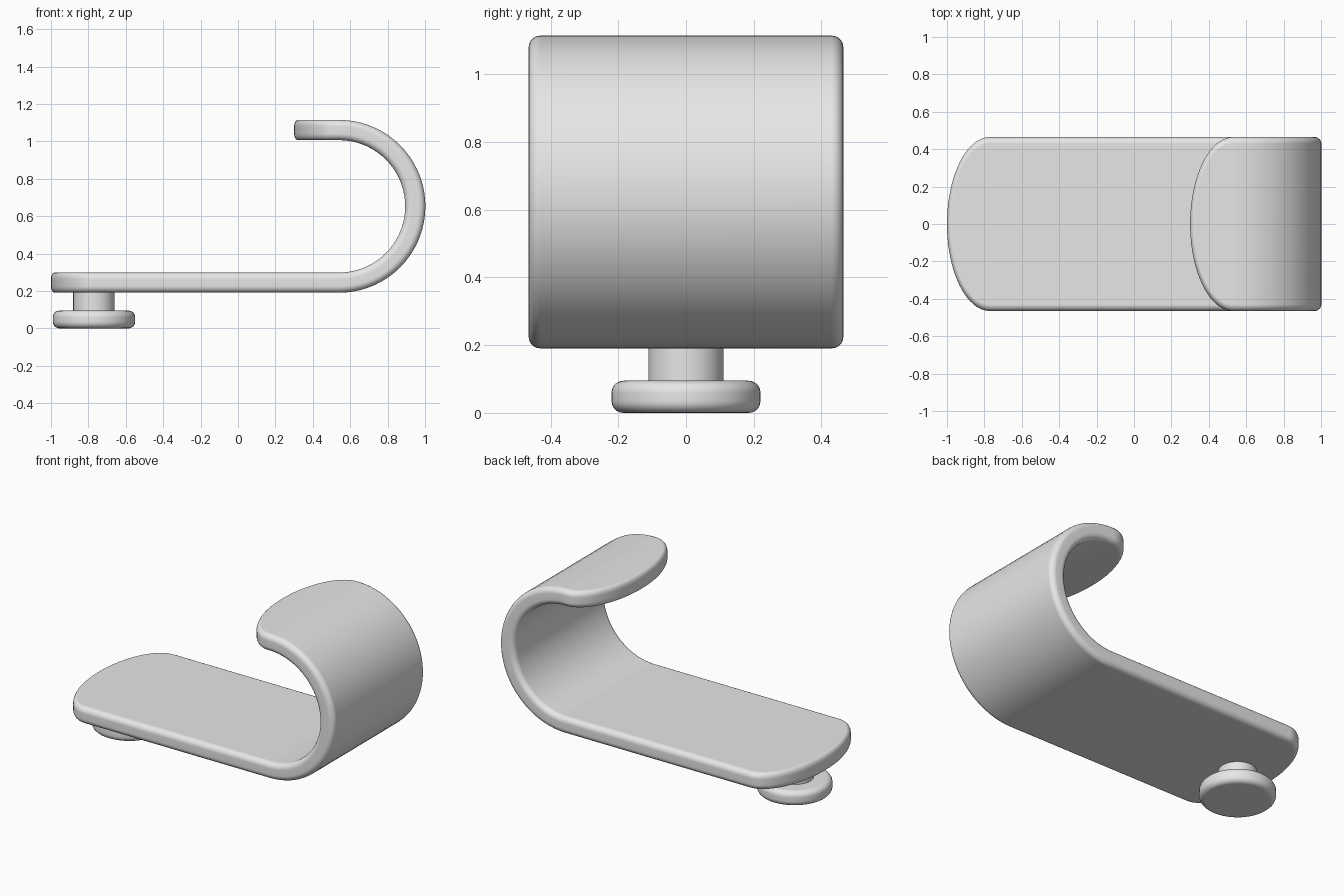
import bpy, bmesh
from math import sin, cos, pi, radians

cube = bpy.data.objects.get("Cube")
if cube:
    bpy.data.objects.remove(cube, do_unlink=True)

grey = bpy.data.materials.new("plain_grey")
grey.use_nodes = True
grey.diffuse_color = (0.8, 0.8, 0.8, 1)
grey.node_tree.nodes["Principled BSDF"].inputs["Base Color"].default_value = (0.8, 0.8, 0.8, 1)


def finish(name, bm):
    bmesh.ops.remove_doubles(bm, verts=bm.verts, dist=1e-5)
    bmesh.ops.recalc_face_normals(bm, faces=bm.faces)
    mesh = bpy.data.meshes.new(name)
    bm.to_mesh(mesh)
    bm.free()
    obj = bpy.data.objects.new(name, mesh)
    mesh.materials.append(grey)
    bpy.context.collection.objects.link(obj)
    bpy.ops.object.select_all(action='DESELECT')
    obj.select_set(True)
    bpy.context.view_layer.objects.active = obj
    bpy.ops.object.shade_smooth_by_angle(angle=radians(40))
    mod = obj.modifiers.new("flat_face_normals", 'WEIGHTED_NORMAL')
    mod.keep_sharp = True
    return obj


def loft(bm, rings, closed=False):
    n = len(rings[0])
    pairs = list(zip(rings, rings[1:]))
    if closed:
        pairs.append((rings[-1], rings[0]))
    for a, b in pairs:
        for k in range(n if not closed else n - 1):
            j = (k + 1) % n
            bm.faces.new((a[k], a[j], b[j], b[k]))


# Curled strip: a flat rounded-end plate, wrapped along a hook-shaped path
HALF_W, HALF_T, TIP, EDGE = 0.465, 0.054, 0.23, 0.035
START, BEND, R, CZ = -0.77, 0.54, 0.408, 0.6525
ARC = pi * R
END = BEND + ARC + 0.01
STEPS = 5


def wrap(s, y, h):
    if s < BEND:
        return (s, y, CZ - R + h)
    if s > BEND + ARC:
        return (BEND - (s - BEND - ARC), y, CZ + R - h)
    a = (s - BEND) / R
    return (BEND + (R - h) * sin(a), y, CZ - (R - h) * cos(a))


# Rounded edge as (inset, height) pairs from underside to upper side
edge = []
for i in range(STEPS + 1):
    a = i / STEPS * pi / 2
    edge.append((EDGE * (1 - sin(a)), -HALF_T + EDGE * (1 - cos(a))))
edge += [(d, -h) for d, h in reversed(edge)]

# Stations along the strip: (centre, direction of the tip, angle)
CAP, TURN = 20, 36
angles = [i / CAP * pi / 2 for i in range(CAP + 1)]
stations = [(START, -1, a) for a in angles]
stations += [(BEND + ARC * i / TURN, 0, pi / 2) for i in range(TURN + 1)]
stations += [(END, 1, a) for a in reversed(angles)]

bm = bmesh.new()
rings = []
for s0, way, a in stations:
    side = [(s0 + way * (TIP - 0.6 * d) * cos(a), (HALF_W - d) * sin(a), h) for d, h in edge]
    loop = side + [(s, -y, h) for s, y, h in reversed(side)]
    rings.append([bm.verts.new(wrap(*p)) for p in loop])
loft(bm, rings)
finish("curled_strip", bm)

# Button foot: a turned profile with a rounded disc and a stem
DISC_R, DISC_H, STEM_R, SEGS = 0.22, 0.095, 0.111, 48
profile = [(0, 0)]
for z0, first in ((EDGE, -90), (DISC_H - EDGE, 0)):
    for i in range(STEPS + 1):
        a = radians(first + 90 * i / STEPS)
        profile.append((DISC_R - EDGE + EDGE * cos(a), z0 + EDGE * sin(a)))
profile += [(STEM_R, DISC_H), (STEM_R, 0.2), (0, 0.2)]

bm = bmesh.new()
rings = []
for i in range(SEGS):
    a = 2 * pi * i / SEGS
    rings.append([bm.verts.new((START + r * cos(a), r * sin(a), z)) for r, z in profile])
loft(bm, rings, closed=True)
finish("button_foot", bm)
